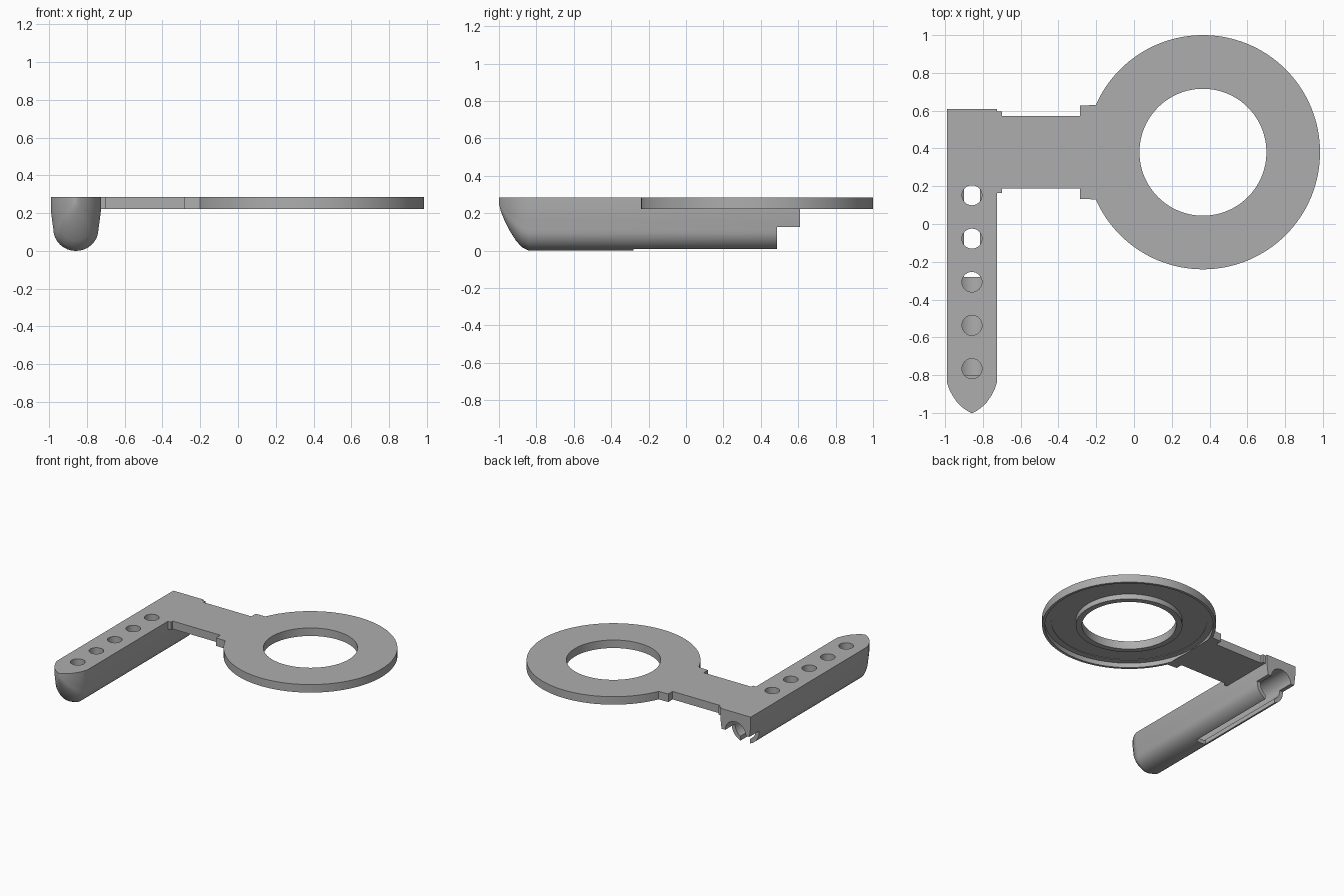
import bpy, bmesh, math
from mathutils import Matrix

old = bpy.data.objects.get("Cube")
if old:
    bpy.data.objects.remove(old, do_unlink=True)

grey = bpy.data.materials.new("plain grey")
grey.use_nodes = True
GREY = (0.42, 0.42, 0.42, 1)
grey.diffuse_color = GREY
grey.node_tree.nodes["Principled BSDF"].inputs["Base Color"].default_value = GREY

TOP, UNDER = 0.285, 0.222
RING_X, RING_Y, RING_R = 0.365, 0.38, 0.62
BAR_X = -0.858


def finish(name, bm):
    bmesh.ops.recalc_face_normals(bm, faces=bm.faces[:])
    mesh = bpy.data.meshes.new(name)
    bm.to_mesh(mesh)
    bm.free()
    mesh.materials.append(grey)
    obj = bpy.data.objects.new(name, mesh)
    bpy.context.collection.objects.link(obj)
    return obj


def smooth(obj):
    bpy.ops.object.select_all(action="DESELECT")
    obj.select_set(True)
    bpy.context.view_layer.objects.active = obj
    bpy.ops.object.shade_smooth_by_angle(angle=math.radians(30))


def loft(bm, loops, closed=False):
    rows = [[bm.verts.new(p) for p in loop] for loop in loops]
    pairs = list(zip(rows, rows[1:]))
    if closed:
        pairs.append((rows[-1], rows[0]))
    for a, b in pairs:
        for i in range(len(a)):
            j = (i + 1) % len(a)
            bm.faces.new((a[i], a[j], b[j], b[i]))
    if not closed:
        bm.faces.new(rows[0])
        bm.faces.new(rows[-1])


def cut(target, cutter):
    cutter.hide_render = True
    cutter.hide_viewport = True
    mod = target.modifiers.new(cutter.name, "BOOLEAN")
    mod.operation = "DIFFERENCE"
    mod.solver = "EXACT"
    mod.object = cutter


def box(name, x, y, z):
    bm = bmesh.new()
    loft(bm, [[(x[0], y[0], h), (x[1], y[0], h), (x[1], y[1], h), (x[0], y[1], h)] for h in z])
    return finish(name, bm)


def cylinder(name, radius, length, matrix, segments=48):
    bm = bmesh.new()
    bmesh.ops.create_cone(bm, cap_ends=True, segments=segments, radius1=radius,
                          radius2=radius, depth=length, matrix=matrix)
    return finish(name, bm)


# Ring with a recessed underside between an outer rim and an inner lip
profile = [(0.336, TOP), (RING_R, TOP), (RING_R, UNDER), (0.6, UNDER), (0.6, 0.258),
           (0.555, 0.258), (0.555, 0.262), (0.38, 0.262), (0.38, UNDER), (0.336, UNDER)]
bm = bmesh.new()
N = 128
loft(bm, [[(RING_X + r * math.cos(2 * math.pi * k / N),
            RING_Y + r * math.sin(2 * math.pi * k / N), z) for r, z in profile]
          for k in range(N)], closed=True)
smooth(finish("ring", bm))

# Connecting arm with stepped shoulders, ending on the ring's edge
half = [(-0.726, 0.215), (-0.7, 0.215), (-0.7, 0.193), (-0.285, 0.193),
        (-0.285, 0.247), (-0.2, 0.25)]
arc = []
for k in range(13):
    a = math.radians(156 + 4 * k)
    arc.append((RING_X + 0.618 * math.cos(a), 0.618 * math.sin(a)))
outline = half + arc + [(x, -y) for x, y in reversed(half)]
bm = bmesh.new()
loft(bm, [[(x, RING_Y + y, z) for x, y in outline] for z in (UNDER, TOP)])
finish("arm", bm)


# Bar: rounded keel section, tapering to a pointed nose
def section(y, w, low):
    pts = [(-1, TOP), (-1, 0.215), (-0.95, 0.16)]
    for k in range(17):
        a = math.pi * (1 + k / 16)
        pts.append((0.9 * math.cos(a), 0.115 + 0.115 * math.sin(a)))
    pts += [(0.95, 0.16), (1, 0.215), (1, TOP)]
    return [(BAR_X + w * x, y, low + z * (TOP - low) / TOP) for x, z in pts]


stations = [(0.61, 0.1325, 0), (-0.84, 0.1325, 0), (-0.88, 0.118, 0.02),
            (-0.91, 0.102, 0.055), (-0.945, 0.078, 0.11), (-0.97, 0.052, 0.16),
            (-0.99, 0.024, 0.21), (-1, 0.005, 0.25)]
bm = bmesh.new()
loft(bm, [section(*s) for s in stations])
bar = finish("bar", bm)

# Undercut at the back, long bore, keel slot and top holes
cut(bar, box("back_undercut", (-1.1, -0.6), (0.487, 0.7), (-0.1, 0.126)))
cut(bar, cylinder("bore", 0.09, 1.5, Matrix.Translation((BAR_X, -0.05, 0.122))
                  @ Matrix.Rotation(math.pi / 2, 4, "X")))
cut(bar, box("keel_slot", (BAR_X - 0.042, BAR_X + 0.042), (-0.28, 0.7), (-0.1, 0.1)))
for i in range(5):
    cut(bar, cylinder("hole_%d" % (i + 1), 0.053, 0.25,
                      Matrix.Translation((BAR_X, 0.152 - 0.2295 * i, 0.275)), 32))

# Apply the cuts, then smooth the bar
bpy.context.view_layer.update()
shaped = bpy.data.meshes.new_from_object(bar.evaluated_get(bpy.context.evaluated_depsgraph_get()))
cutters = [m.object for m in bar.modifiers]
bar.modifiers.clear()
bar.data = shaped
for c in cutters:
    bpy.data.objects.remove(c, do_unlink=True)
smooth(bar)
